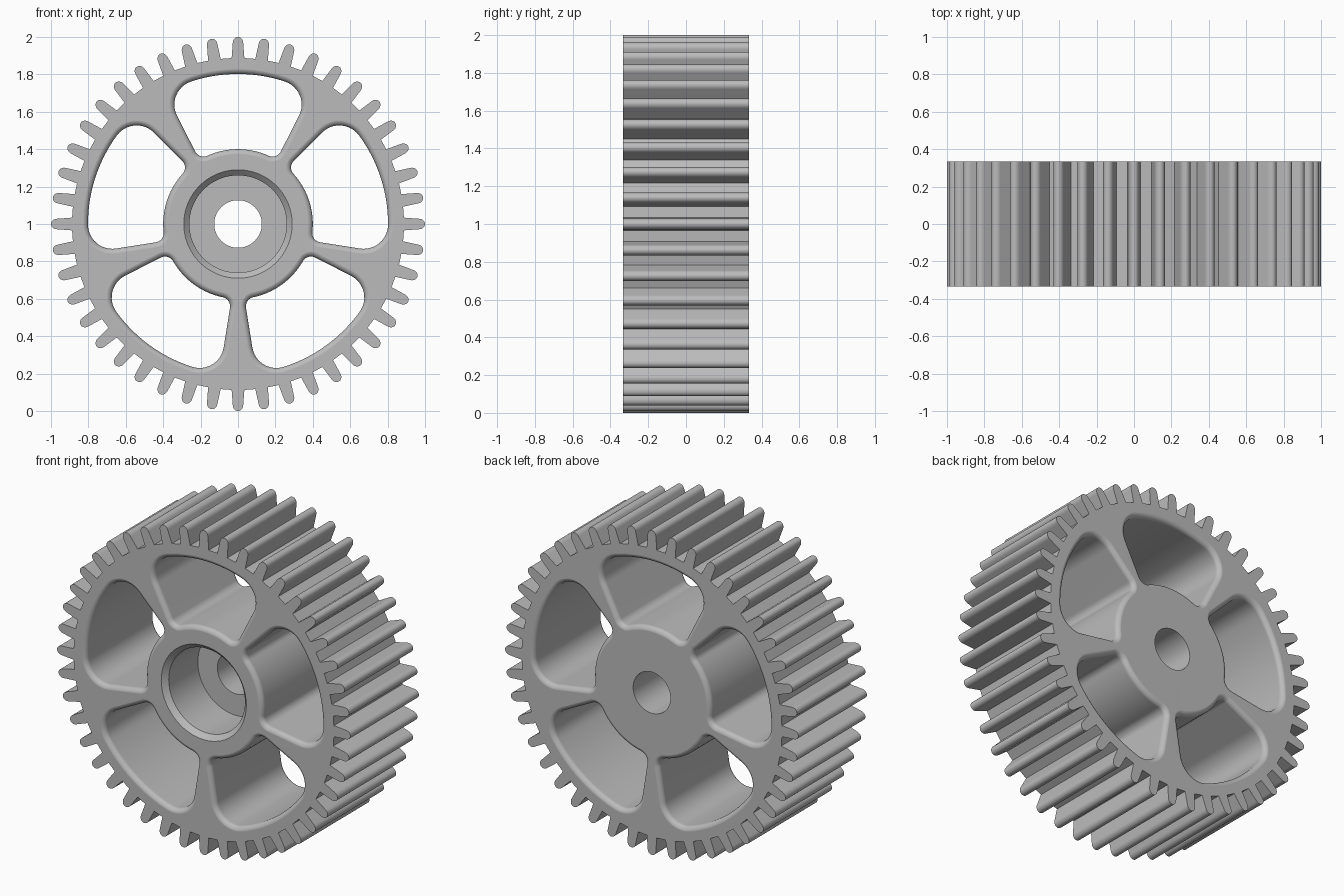
import bpy, bmesh
from math import sin, cos, pi, radians, asin

cube = bpy.data.objects.get("Cube")
if cube:
    bpy.data.objects.remove(cube, do_unlink=True)

HALF = 1 / 3          # half the gear thickness
TEETH = 44
WINDOWS = 5
FILLET = 0.03         # rounding of the window rims

metal = bpy.data.materials.new("grey_metal")
metal.use_nodes = True
metal.diffuse_color = (0.5, 0.5, 0.5, 1)
metal.node_tree.nodes["Principled BSDF"].inputs["Base Color"].default_value = (0.5, 0.5, 0.5, 1)


def arc(cx, cz, r, a0, a1, n):
    return [(cx + r * cos(a0 + (a1 - a0) * i / n), cz + r * sin(a0 + (a1 - a0) * i / n))
            for i in range(n + 1)]


def turn(points, a):
    return [(x * cos(a) - z * sin(a), x * sin(a) + z * cos(a)) for x, z in points]


def loft(name, layers):
    """Solid through matching outlines, each given as (points, y)."""
    bm = bmesh.new()
    rings = [[bm.verts.new((x, y, z + 1)) for x, z in pts] for pts, y in layers]
    for a, b in zip(rings, rings[1:]):
        for i in range(len(a)):
            j = (i + 1) % len(a)
            bm.faces.new((a[i], a[j], b[j], b[i]))
    bm.faces.new(rings[0])
    bm.faces.new(rings[-1])
    bmesh.ops.recalc_face_normals(bm, faces=bm.faces)
    mesh = bpy.data.meshes.new(name)
    bm.to_mesh(mesh)
    bm.free()
    mesh.materials.append(metal)
    obj = bpy.data.objects.new(name, mesh)
    bpy.context.collection.objects.link(obj)
    return obj


def window(grow):
    """Rounded opening between two spokes, centred on +x, widened by grow."""
    outer, inner, ro, ri = 0.802, 0.4, 0.13, 0.05
    slope, shift = radians(26.9), 0.0287
    to = slope + asin((shift - ro) / (outer - ro))
    ti = slope + asin((shift - ri) / (inner + ri))
    side = slope + pi / 2
    half = arc(0, 0, outer + grow, 0, to, 12)[:-1]
    half += arc((outer - ro) * cos(to), (outer - ro) * sin(to), ro + grow, to, side, 12)
    half += arc((inner + ri) * cos(ti), (inner + ri) * sin(ti), ri + grow, side, ti + pi, 10)
    half += arc(0, 0, inner - grow, ti, 0, 12)[1:]
    return half + [(x, -z) for x, z in half[-2:0:-1]]


# Toothed body: one tooth repeated around the root circle
tooth = [(0.887, -0.034)]
tooth += [(0.968 + 0.032 * cos(a), 0.028 * sin(a))
          for a in [pi * (i / 12 - 0.5) for i in range(13)]]
tooth += [(0.887, 0.034)]
outline = []
for k in range(TEETH):
    outline += turn(tooth, 2 * pi * k / TEETH)
gear = loft("spoked_gear", [(outline, -HALF), (outline, HALF)])

# Window cutters with rounded rims on both faces
rim = [(HALF + 0.02, FILLET)]
for i in range(7):
    a = pi / 2 * i / 6
    rim.append((HALF - FILLET * (1 - cos(a)), FILLET * (1 - sin(a))))
rim[1] = (HALF + 0.0005, FILLET)
levels = [(-y, g) for y, g in rim] + rim[::-1]
cutters = []
for k in range(WINDOWS):
    a = pi / 2 + 2 * pi * k / WINDOWS
    cutters.append(loft("window_cutter", [(turn(window(g), a), y) for y, g in levels]))

# Stepped hub hole: chamfer, wide front pocket, narrow through bore
steps = [(0.32, -HALF - 0.03), (0.26, -HALF + 0.03), (0.26, -0.02),
         (0.127, -0.02), (0.127, HALF + 0.05)]
cutters.append(loft("hub_cutter", [(arc(0, 0, r, 0, 2 * pi, 64)[:-1], y) for r, y in steps]))

bpy.ops.object.select_all(action='DESELECT')
bpy.context.view_layer.objects.active = gear
gear.select_set(True)
for cutter in cutters:
    cutter.hide_render = True
    cut = gear.modifiers.new("cut", 'BOOLEAN')
    cut.operation = 'DIFFERENCE'
    cut.solver = 'EXACT'
    cut.object = cutter
    bpy.ops.object.modifier_apply(modifier=cut.name)
for cutter in cutters:
    bpy.data.objects.remove(cutter, do_unlink=True)

# Smooth curved walls, crisp edges, flat faces kept flat
bpy.ops.object.shade_smooth_by_angle(angle=radians(32))
weighted = gear.modifiers.new("flat_faces", 'WEIGHTED_NORMAL')
weighted.keep_sharp = True
